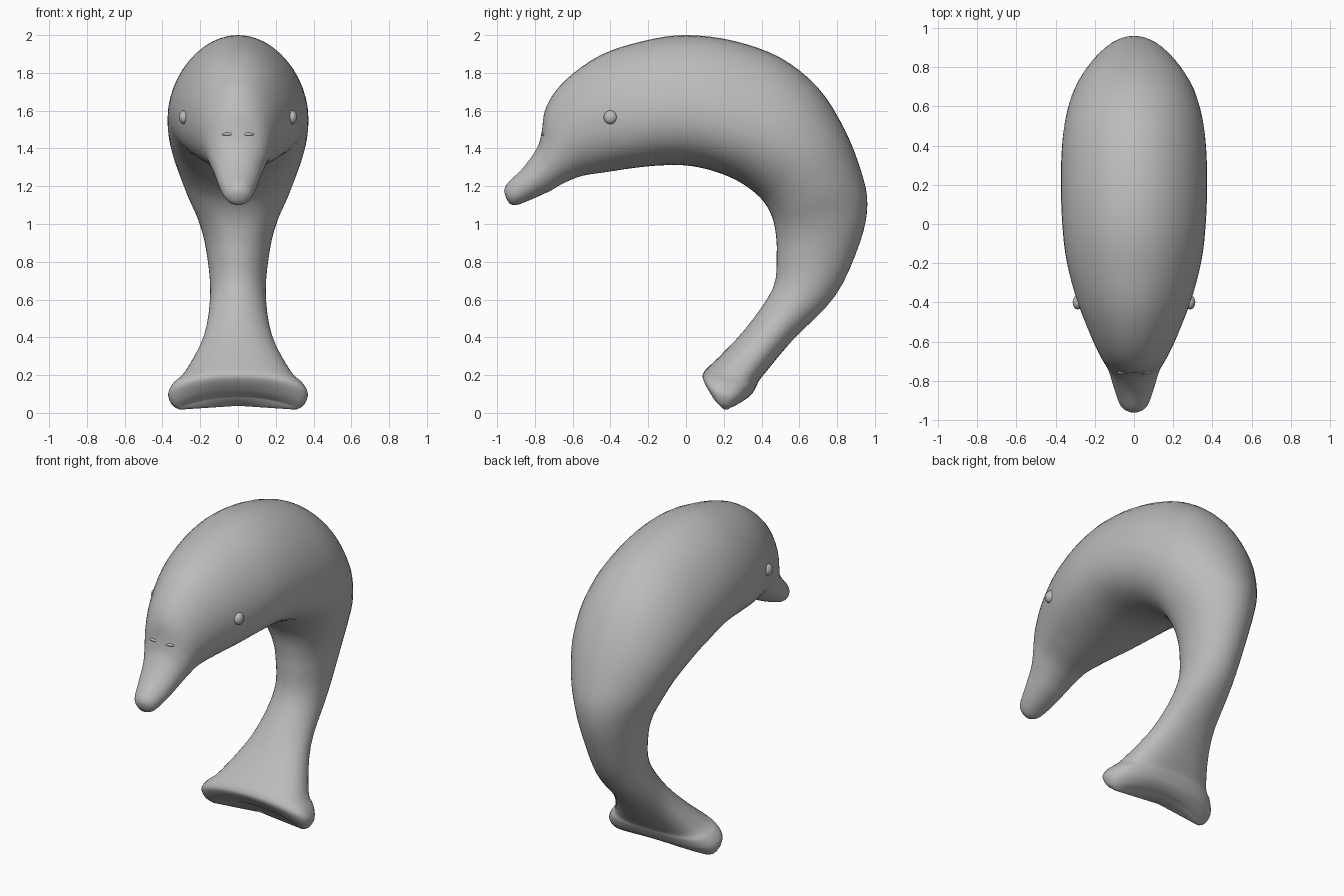
import bpy, bmesh, math
from mathutils import Vector

if "Cube" in bpy.data.objects:
    bpy.data.objects.remove(bpy.data.objects["Cube"])

grey = bpy.data.materials.new("grey")
grey.diffuse_color = (0.5, 0.5, 0.5, 1)
grey.use_nodes = True
grey.node_tree.nodes["Principled BSDF"].inputs["Base Color"].default_value = grey.diffuse_color

# Sections from beak to flukes: back y, z, belly y, z, half width
S = [
    (-.963, 1.175, -.935, 1.108, .035),
    (-.945, 1.215, -.90, 1.10, .07),
    (-.86, 1.30, -.83, 1.125, .10),
    (-.79, 1.40, -.72, 1.175, .127),
    (-.765, 1.48, -.65, 1.215, .15),
    (-.74, 1.62, -.55, 1.255, .185),
    (-.64, 1.76, -.42, 1.275, .24),
    (-.45, 1.895, -.29, 1.295, .302),
    (-.22, 1.97, -.14, 1.31, .347),
    (0, 2.0, 0, 1.31, .366),
    (.25, 1.97, .13, 1.285, .373),
    (.50, 1.88, .25, 1.24, .37),
    (.70, 1.72, .34, 1.185, .355),
    (.84, 1.50, .41, 1.12, .32),
    (.93, 1.27, .455, 1.04, .265),
    (.96, 1.10, .475, .95, .21),
    (.92, .90, .48, .84, .17),
    (.79, .62, .46, .66, .147),
    (.56, .38, .31, .44, .18),
    (.395, .18, .13, .25, .28),
    (.36, .12, .08, .19, .34),
    (.325, .06, .07, .14, .37),
    (.28, .02, .11, .07, .35),
    (.235, .008, .17, .03, .31),
]
N, SUB = 48, 4


def clamp(v):
    return min(max(v, 0), 1)


def spline(i, t):
    """Catmull-Rom blend of neighbouring sections."""
    a, b, c, d = (S[min(max(j, 0), len(S) - 1)] for j in range(i - 1, i + 3))
    return [.5 * (2 * q + (r - p) * t + (2 * p - 5 * q + 4 * r - s) * t * t
                  + (3 * q - p - 3 * r + s) * t ** 3) for p, q, r, s in zip(a, b, c, d)]


def spow(v, e):
    return math.copysign(abs(v) ** e, v)


def add_ring(bm, sec):
    by, bz, iy, iz, w = sec
    mid = Vector((0, (by + iy) / 2, (bz + iz) / 2))
    half = Vector((0, (by - iy) / 2, (bz - iz) / 2))
    skew = .2 * clamp((mid.z - 1.3) / .3)          # body is widest below the middle
    e = 1 - .25 * clamp((.45 - mid.z) / .3)        # flukes are squarer
    notch = .06 * clamp((.25 - mid.z) / .2)        # dip between the flukes
    ring = []
    for k in range(N):
        a = 2 * math.pi * k / N
        c, s = spow(math.cos(a), e), spow(math.sin(a), e)
        p = mid + half * (s - skew * c * c) + Vector((w * c, 0, 0))
        p += Vector((0, .5, .85)) * notch * (1 - c * c)
        ring.append(bm.verts.new(p))
    return ring


def finish(bm, name):
    bmesh.ops.recalc_face_normals(bm, faces=bm.faces)
    me = bpy.data.meshes.new(name)
    bm.to_mesh(me)
    bm.free()
    me.materials.append(grey)
    me.shade_smooth()
    ob = bpy.data.objects.new(name, me)
    bpy.context.collection.objects.link(ob)
    return ob


# Body, beak and tail flukes in one loft
bm = bmesh.new()
rings = [add_ring(bm, spline(i, j / SUB)) for i in range(len(S) - 1) for j in range(SUB)]
rings.append(add_ring(bm, S[-1]))
for r0, r1 in zip(rings, rings[1:]):
    for k in range(N):
        bm.faces.new((r0[k], r0[(k + 1) % N], r1[(k + 1) % N], r1[k]))
for ring, push in ((rings[0], Vector((0, -.004, -.003))), (rings[-1], Vector((0, 0, -.004)))):
    tip = bm.verts.new(sum((v.co for v in ring), Vector()) / N + push)
    for k in range(N):
        bm.faces.new((ring[k], ring[(k + 1) % N], tip))
finish(bm, "dolphin_body")


def blob(name, loc, scale):
    bm = bmesh.new()
    bmesh.ops.create_uvsphere(bm, u_segments=20, v_segments=12, radius=1)
    for v in bm.verts:
        v.co = Vector(a * b for a, b in zip(v.co, scale)) + Vector(loc)
    finish(bm, name)


# Small raised eyes and shallow brow bumps above the beak
for side, label in ((-1, "left"), (1, "right")):
    blob("eye_" + label, (side * .287, -.40, 1.565), (.026, .036, .036))
    blob("brow_" + label, (side * .05, -.755, 1.475), (.035, .012, .009))
